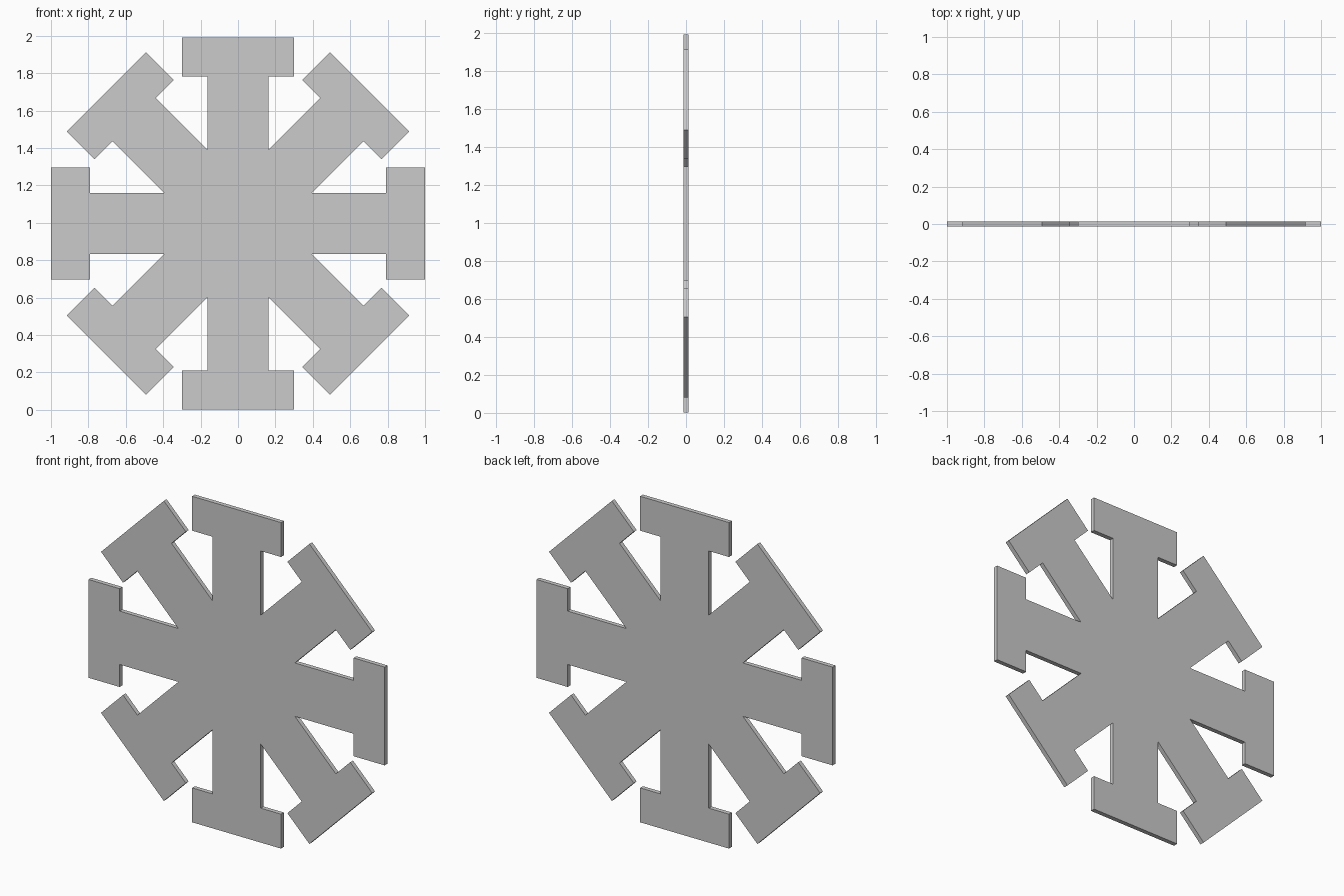
import bpy, bmesh
from math import pi, sin, cos

if "Cube" in bpy.data.objects:
    bpy.data.objects.remove(bpy.data.objects["Cube"])

CENTRE_Z = 0.996
HALF_THICK = 0.0135
SHAFT = 0.163          # half width of each spoke
HEAD = 0.30            # half width of each T-shaped end
HEAD_DEPTH = 0.21
NOTCH = SHAFT / sin(pi / 8)   # where neighbouring spokes meet


def arm_outline(angle, reach):
    """One T-shaped spoke as (x, z) points, ending at the notch to the next."""
    inner = reach - HEAD_DEPTH
    local = [(inner, -SHAFT), (inner, -HEAD), (reach, -HEAD),
             (reach, HEAD), (inner, HEAD), (inner, SHAFT),
             (NOTCH * cos(pi / 8), NOTCH * sin(pi / 8))]
    c, s = cos(angle), sin(angle)
    return [(u * c - v * s, u * s + v * c) for u, v in local]


# Eight spokes joined in one flat outline; upright ones are slightly shorter
outline = []
for i in range(8):
    reach = 1.0 if i % 4 == 0 else 0.995
    outline += arm_outline(i * pi / 4, reach)

# Extrude the outline into a thin plate
bm = bmesh.new()
verts = [bm.verts.new((x, -HALF_THICK, z + CENTRE_Z)) for x, z in outline]
face = bm.faces.new(verts)
ext = bmesh.ops.extrude_face_region(bm, geom=[face], use_keep_orig=True)
moved = [g for g in ext["geom"] if isinstance(g, bmesh.types.BMVert)]
bmesh.ops.translate(bm, verts=moved, vec=(0, 2 * HALF_THICK, 0))
bmesh.ops.recalc_face_normals(bm, faces=bm.faces)
mesh = bpy.data.meshes.new("spoked_plate")
bm.to_mesh(mesh)
bm.free()
plate = bpy.data.objects.new("spoked_plate", mesh)
bpy.context.collection.objects.link(plate)
